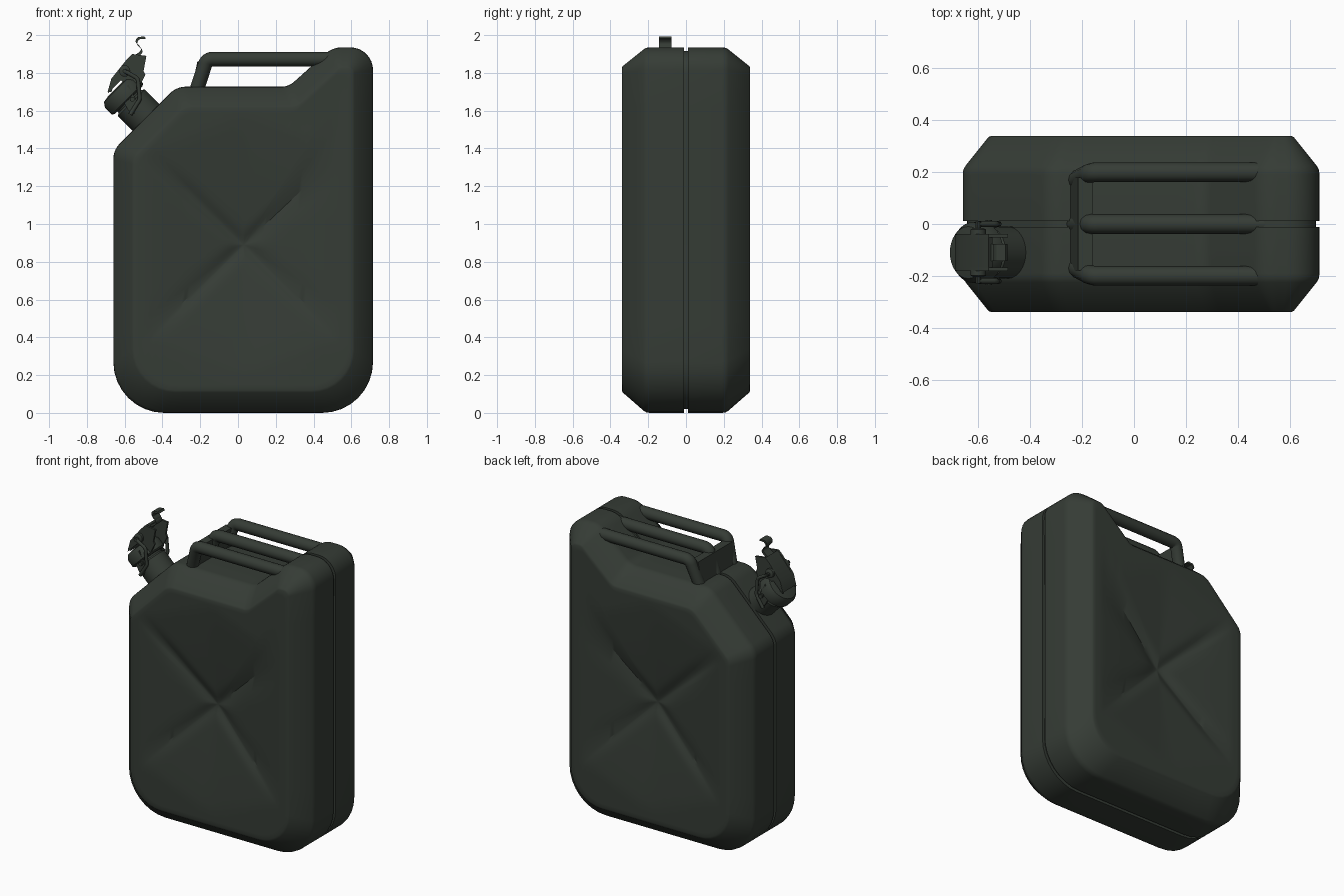
import bpy, bmesh, math
from mathutils import Vector, Matrix

if "Cube" in bpy.data.objects:
    bpy.data.objects.remove(bpy.data.objects["Cube"])

paint = bpy.data.materials.new("dark olive paint")
paint.use_nodes = True
paint.diffuse_color = (0.036, 0.045, 0.036, 1)
bsdf = next(n for n in paint.node_tree.nodes if n.type == 'BSDF_PRINCIPLED')
bsdf.inputs["Base Color"].default_value = paint.diffuse_color
bsdf.inputs["Roughness"].default_value = 0.6


def finish(name, bm, angle=35):
    """Turn a bmesh into a shaded, painted object."""
    bmesh.ops.recalc_face_normals(bm, faces=bm.faces)
    mesh = bpy.data.meshes.new(name)
    bm.to_mesh(mesh)
    bm.free()
    mesh.materials.append(paint)
    ob = bpy.data.objects.new(name, mesh)
    bpy.context.collection.objects.link(ob)
    bpy.ops.object.select_all(action='DESELECT')
    ob.select_set(True)
    bpy.context.view_layer.objects.active = ob
    bpy.ops.object.shade_smooth_by_angle(angle=math.radians(angle))
    return ob


def rounded(corners, segs=8, closed=True, split=1):
    """Round (x, z, radius) corners; straight runs are split evenly."""
    n, out = len(corners), []
    for i, (x, z, r) in enumerate(corners):
        p = Vector((x, z))
        if not closed and i in (0, n - 1):
            arc = [p]
        else:
            a = (Vector(corners[i - 1][:2]) - p).normalized()
            b = (Vector(corners[(i + 1) % n][:2]) - p).normalized()
            half = a.angle(b) / 2
            mid = p + (a + b).normalized() * (r / math.sin(half))
            s = p + a * (r / math.tan(half)) - mid
            e = p + b * (r / math.tan(half)) - mid
            turn = s.angle_signed(e)
            arc = [mid + Matrix.Rotation(-turn * k / segs, 2) @ s for k in range(segs + 1)]
        if out:
            out += [out[-1].lerp(arc[0], k / split) for k in range(1, split)]
        out += arc
    if closed:
        out += [out[-1].lerp(out[0], k / split) for k in range(1, split)]
    return out


def loft(bm, rings, closed=True):
    """Bridge rings of 3D points with quads."""
    rows = [[bm.verts.new(p) for p in ring] for ring in rings]
    n = len(rows[0])
    for a, b in zip(rows, rows[1:]):
        for i in range(n if closed else n - 1):
            j = (i + 1) % n
            bm.faces.new((a[i], a[j], b[j], b[i]))
    return rows


def tube(name, path, radius, sides=12):
    """Sweep a round section along a path lying in an xz plane."""
    path = [Vector(p) for p in path]
    bm, rings = bmesh.new(), []
    for i, p in enumerate(path):
        t = (path[min(i + 1, len(path) - 1)] - path[max(i - 1, 0)]).normalized()
        side = Vector((0, 1, 0))
        up = t.cross(side).normalized()
        rings.append([p + radius * (math.cos(a) * side + math.sin(a) * up)
                      for a in (math.tau * k / sides for k in range(sides))])
    rows = loft(bm, rings)
    for end in (rows[0], rows[-1]):
        bm.faces.new(end)
    return finish(name, bm, 50)


def lathe(name, profile, origin, axis, sides=32):
    """Turn a (radius, distance) profile about an axis."""
    spin = Vector(axis).to_track_quat('Z', 'Y')
    bm = bmesh.new()
    rows = loft(bm, [[Vector(origin) + spin @ Vector((r * math.cos(a), r * math.sin(a), d))
                      for a in (math.tau * k / sides for k in range(sides))]
                     for r, d in profile])
    for end in (rows[0], rows[-1]):
        bm.faces.new(end)
    return finish(name, bm)


def plate(name, outline, y, thick):
    """Extrude an xz outline along y."""
    bm = bmesh.new()
    rows = loft(bm, [[Vector((p[0], y + s * thick / 2, p[1])) for p in outline] for s in (-1, 1)])
    for end in rows:
        bm.faces.new(end)
    return finish(name, bm)


# Can body: outer seam outline and the smaller outline of the pressed panel
outer = rounded([(-.66, 0, .27), (.715, 0, .27), (.715, 1.935, .12), (.5, 1.935, .13),
                 (.268, 1.727, .1), (-.325, 1.727, .12), (-.66, 1.392, .12)], split=8)
inner = rounded([(-.55, .12, .22), (.605, .12, .22), (.605, 1.825, .03), (.54, 1.825, .03),
                 (.31, 1.617, .08), (-.28, 1.617, .1), (-.55, 1.347, .08)], split=8)
CENTRE = Vector((.03, .89))


def dent(p):
    """Depth of the cross-shaped pressing."""
    u, v = abs(p.x - CENTRE.x) / .52, abs(p.y - CENTRE.y) / .49
    r = u if u > v else .7 * v + .3 * u
    r = min(1, math.sqrt(r * r + .004))
    groove = math.exp(-((u - v) / .11) ** 2) * min(1, 2.5 * (1 - r))
    return .075 * (1 - r) ** 1.15 + .016 * groove


half_rings = []
for k in range(27, 0, -1):
    pts = [CENTRE.lerp(p, k / 28) for p in inner]
    half_rings.insert(0, [Vector((p.x, -.34 + dent(p), p.y)) for p in pts])
for t, y in ((1, .34), (.9, .335), (.1, .225), (.02, .21), (0, .19), (0, .011)):
    half_rings.append([Vector((p.x, -y, p.y)) for p in (a.lerp(b, t) for a, b in zip(outer, inner))])
# Recessed seam groove
seam = [p + (CENTRE - p).normalized() * .022 for p in outer]
half_rings.append([Vector((p.x, -.011, p.y)) for p in seam])
flip = Matrix.Scale(-1, 4, (0, 1, 0))
bm = bmesh.new()
rows = loft(bm, half_rings + [[flip @ p for p in ring] for ring in reversed(half_rings)])
for end, s in ((rows[0], -1), (rows[-1], 1)):
    hub = bm.verts.new((CENTRE.x, s * (.34 - dent(CENTRE)), CENTRE.y))
    for i, v in enumerate(end):
        bm.faces.new((v, end[(i + 1) % len(end)], hub))
finish("can_body", bm, 32)

# Triple carrying handle: the outer bars lean inwards down their legs
grip = rounded([(.52, 1.873, 0), (-.165, 1.873, .04), (-.225, 1.69, 0)], 6, closed=False)
for label, y in (("front", -.2), ("middle", 0), ("back", .2)):
    path = [(p.x, y * (1 - .17 * max(0, min(1, (1.873 - p.y) / .15))), p.y) for p in grip]
    tube("handle_bar_" + label, path, .038)
# Web joining the handle legs
plate("handle_web", [(-.215, 1.86), (-.16, 1.86), (-.185, 1.7), (-.25, 1.7)], 0, .36)

# Filler neck and cap, tilted out of the sloping shoulder
Y = -.11
base, axis = Vector((-.487, Y, 1.564)), Vector((-1, 0, 1)).normalized()
lathe("filler_neck", [(.1, -.06), (.1, .11), (.085, .12), (.085, .17)], base, axis)
lathe("filler_cap", [(.105, .13), (.117, .14), (.117, .19), (.1, .215), (.06, .222)], base, axis)

# Clamp lever: two cheeks, a bridge and a curled thumb tab
cheek = [(-.69, 1.69), (-.67, 1.77), (-.59, 1.87), (-.56, 1.9), (-.485, 1.89),
         (-.5, 1.81), (-.49, 1.79), (-.53, 1.71), (-.57, 1.73), (-.62, 1.76)]
for label, s in (("front", -1), ("back", 1)):
    plate("lever_cheek_" + label, cheek, Y + s * .065, .014)
    # Side wires and hooked straps holding the lever to the neck
    wire = rounded([(-.6, 1.81, 0), (-.53, 1.77, .03), (-.52, 1.66, .03), (-.57, 1.58, 0)], 5, False)
    tube("clamp_wire_" + label, [(p.x, Y + s * .11, p.y) for p in wire], .011, 8)
    plate("clamp_strap_" + label, [(-.63, 1.69), (-.58, 1.74), (-.53, 1.64), (-.55, 1.58), (-.58, 1.6)],
          Y + s * .1, .016)
    lathe("pivot_boss_" + label, [(.03, 0), (.03, .022), (.02, .028)],
          (-.6, Y + s * .066, 1.81), (0, s, 0), 16)
plate("lever_bridge", [(-.69, 1.7), (-.67, 1.77), (-.56, 1.9), (-.545, 1.885), (-.65, 1.76), (-.67, 1.7)], Y, .14)
lathe("pivot_pin", [(.011, -.12), (.011, .12)], (-.6, Y, 1.81), (0, 1, 0), 10)
lathe("hinge_pin", [(.013, -.125), (.013, .125)], (-.56, Y, 1.66), (0, 1, 0), 10)

# Thumb tab
curl = rounded([(-.56, 1.885, 0), (-.5, 1.925, .02), (-.55, 1.965, .02),
                (-.53, 1.99, .008), (-.495, 1.993, 0)], 5, False)
plate("thumb_tab", curl + [p + Vector((.008, -.012)) for p in reversed(curl)], Y, .065)
